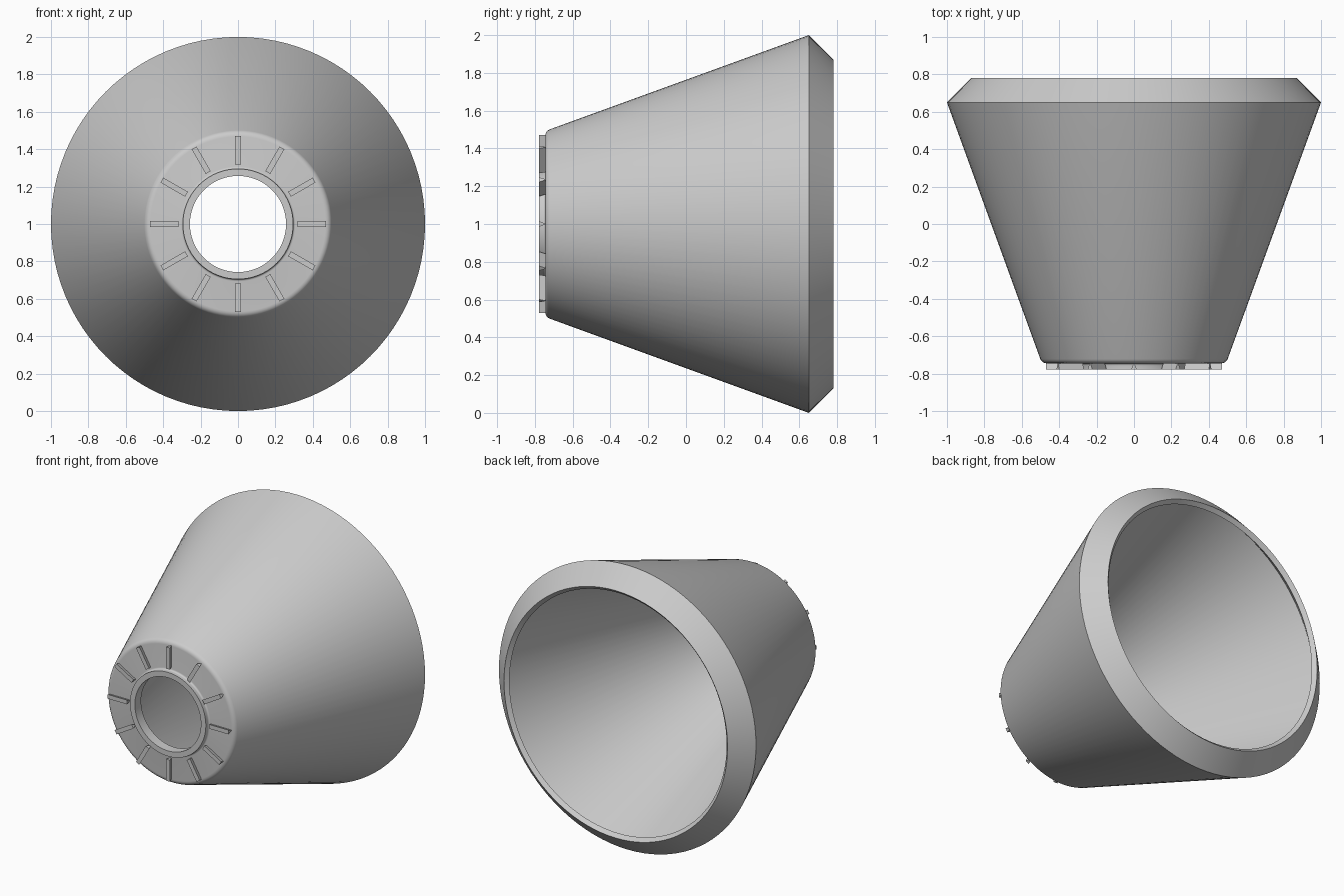
import bpy, bmesh, math
from mathutils import Matrix, Vector

cube = bpy.data.objects.get("Cube")
if cube:
    bpy.data.objects.remove(cube, do_unlink=True)

CENTRE = Vector((0, 0, 1))
SEGMENTS = 96
FRONT = -0.779

grey = bpy.data.materials.new("light grey")
grey.use_nodes = True
colour = (0.6, 0.6, 0.6, 1)
grey.diffuse_color = colour
grey.node_tree.nodes["Principled BSDF"].inputs["Base Color"].default_value = colour


def finish(bm, name, smooth):
    bmesh.ops.recalc_face_normals(bm, faces=bm.faces)
    mesh = bpy.data.meshes.new(name)
    bm.to_mesh(mesh)
    bm.free()
    mesh.materials.append(grey)
    obj = bpy.data.objects.new(name, mesh)
    bpy.context.collection.objects.link(obj)
    if smooth:
        bpy.ops.object.select_all(action='DESELECT')
        obj.select_set(True)
        bpy.context.view_layer.objects.active = obj
        bpy.ops.object.shade_smooth_by_angle(angle=math.radians(30))
    return obj


def lathe(name, profile):
    """Turn a closed (radius, y) outline around the y axis."""
    bm = bmesh.new()
    rings = []
    for i in range(SEGMENTS):
        a = 2 * math.pi * i / SEGMENTS
        rings.append([bm.verts.new(CENTRE + Vector((r * math.cos(a), y, r * math.sin(a))))
                      for r, y in profile])
    n = len(profile)
    for i in range(SEGMENTS):
        a, b = rings[i], rings[(i + 1) % SEGMENTS]
        for j in range(n):
            k = (j + 1) % n
            bm.faces.new((a[j], a[k], b[k], b[j]))
    return finish(bm, name, True)


def fillet(r, y, size, start, end, steps=4):
    """Rounded corner points around (r, y), angles in degrees."""
    angles = [math.radians(start + (end - start) * i / steps) for i in range(steps + 1)]
    return [(r + size * math.cos(a), y + size * math.sin(a)) for a in angles]


# Thin shell: chamfered back lip, cone, rounded shoulder, front plate, raised collar
outline = [(0.87, 0.78), (1.0, 0.65)]
outline += fillet(0.468, -0.71, 0.035, -20, -90)
outline += fillet(0.307, -0.757, 0.012, 90, 180)
outline += [(0.295, FRONT), (0.257, FRONT)]
# Inside of the shell, parallel to the outside
outline += [(0.257, -0.71), (0.472, -0.71), (0.96, 0.64), (0.845, 0.755)]
lathe("cone_shell", outline)

# Twelve radial ribs on the front plate, wide at the front and narrow at the base
bm = bmesh.new()
section = [(-0.015, FRONT), (0.015, FRONT), (0.0, -0.738)]
for i in range(12):
    turn = Matrix.Rotation(math.radians(30 * i), 3, 'Y')
    inner, outer = ([bm.verts.new(CENTRE + turn @ Vector((x, y, r))) for x, y in section]
                    for r in (0.318, 0.47))
    bm.faces.new(inner)
    bm.faces.new(outer)
    for j in range(3):
        k = (j + 1) % 3
        bm.faces.new((inner[j], inner[k], outer[k], outer[j]))
finish(bm, "front_ribs", False)
